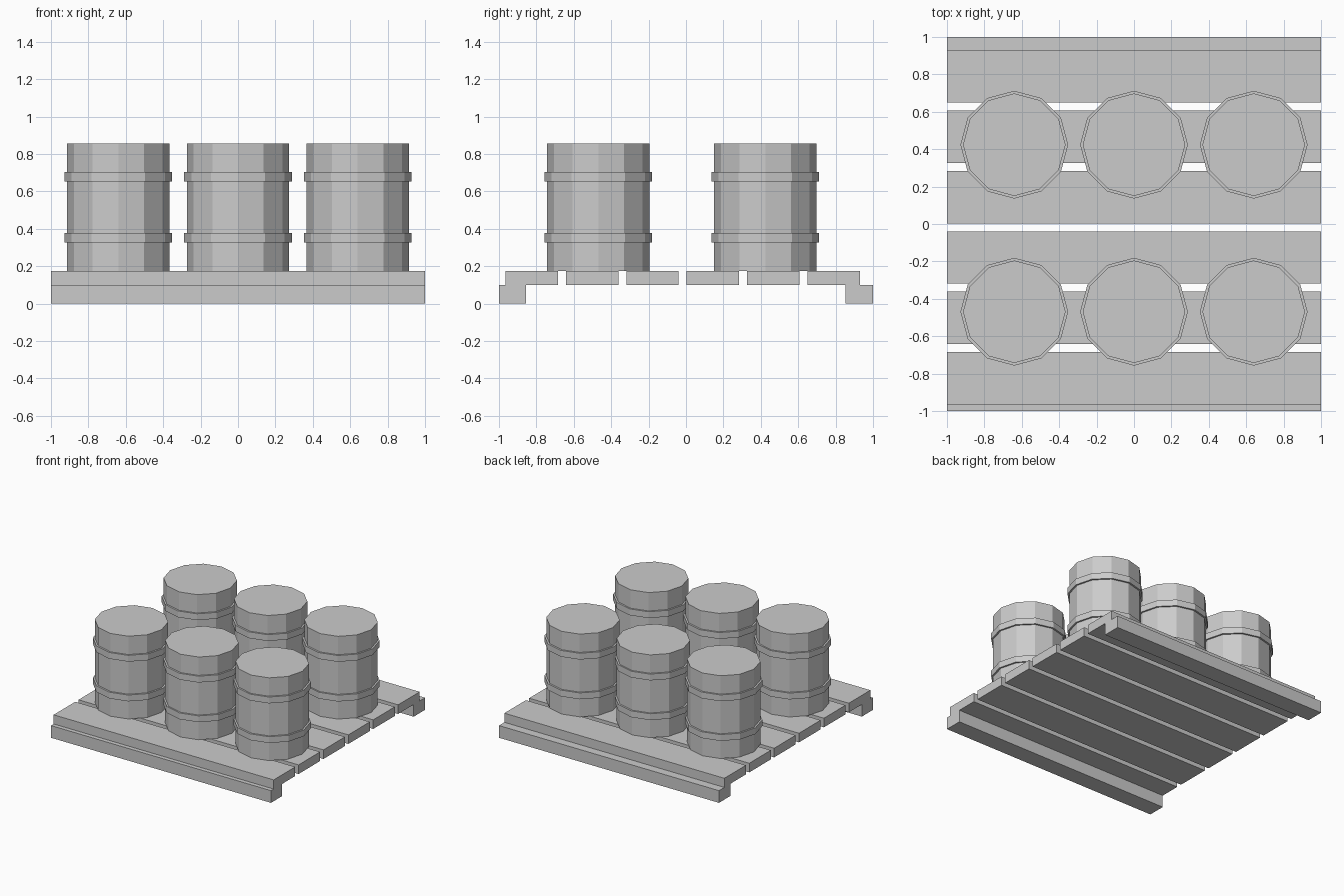
import bpy
import math

if "Cube" in bpy.data.objects:
    bpy.data.objects.remove(bpy.data.objects["Cube"])


def make_object(name, verts, faces):
    mesh = bpy.data.meshes.new(name)
    mesh.from_pydata(verts, [], faces)
    mesh.update()
    obj = bpy.data.objects.new(name, mesh)
    bpy.context.collection.objects.link(obj)
    return obj


def beam(name, y0, y1, z0, z1):
    """Full-width box running along x."""
    verts = [(x, y, z) for x in (-1, 1) for y, z in ((y0, z0), (y1, z0), (y1, z1), (y0, z1))]
    faces = [(3, 2, 1, 0), (4, 5, 6, 7)]
    faces += [(i, (i + 1) % 4, (i + 1) % 4 + 4, i + 4) for i in range(4)]
    return make_object(name, verts, faces)


def lathe(name, profile, sides, x, y):
    """Faceted solid of revolution from (radius, z) points, bottom to top."""
    verts = [(x + r * math.cos(a), y + r * math.sin(a), z)
             for r, z in profile
             for a in (2 * math.pi * i / sides for i in range(sides))]
    faces = [tuple(reversed(range(sides)))]
    for k in range(len(profile) - 1):
        for i in range(sides):
            j = (i + 1) % sides
            a, b = k * sides, (k + 1) * sides
            faces.append((a + i, a + j, b + j, b + i))
    top = (len(profile) - 1) * sides
    faces.append(tuple(range(top, top + sides)))
    return make_object(name, verts, faces)


# Pallet runners at front and back
beam("front_runner", -1.0, -0.855, 0, 0.1)
beam("back_runner", 0.853, 1.0, 0, 0.1)

# Six deck slats, evenly spaced
for n in range(6):
    y = -0.965 + n * 0.323
    beam(f"deck_slat_{n + 1}", y, y + 0.28, 0.1, 0.175)

# Barrels: twelve-sided, with two raised bands
R, BAND = 0.274, 0.288
profile = [(R, 0.175),
           (R, 0.326), (BAND, 0.326), (BAND, 0.378), (R, 0.378),
           (R, 0.652), (BAND, 0.652), (BAND, 0.704), (R, 0.704),
           (R, 0.855)]
for row, y in (("front", -0.469), ("back", 0.424)):
    for col, x in (("left", -0.64), ("middle", 0), ("right", 0.64)):
        lathe(f"barrel_{row}_{col}", profile, 12, x, y)
